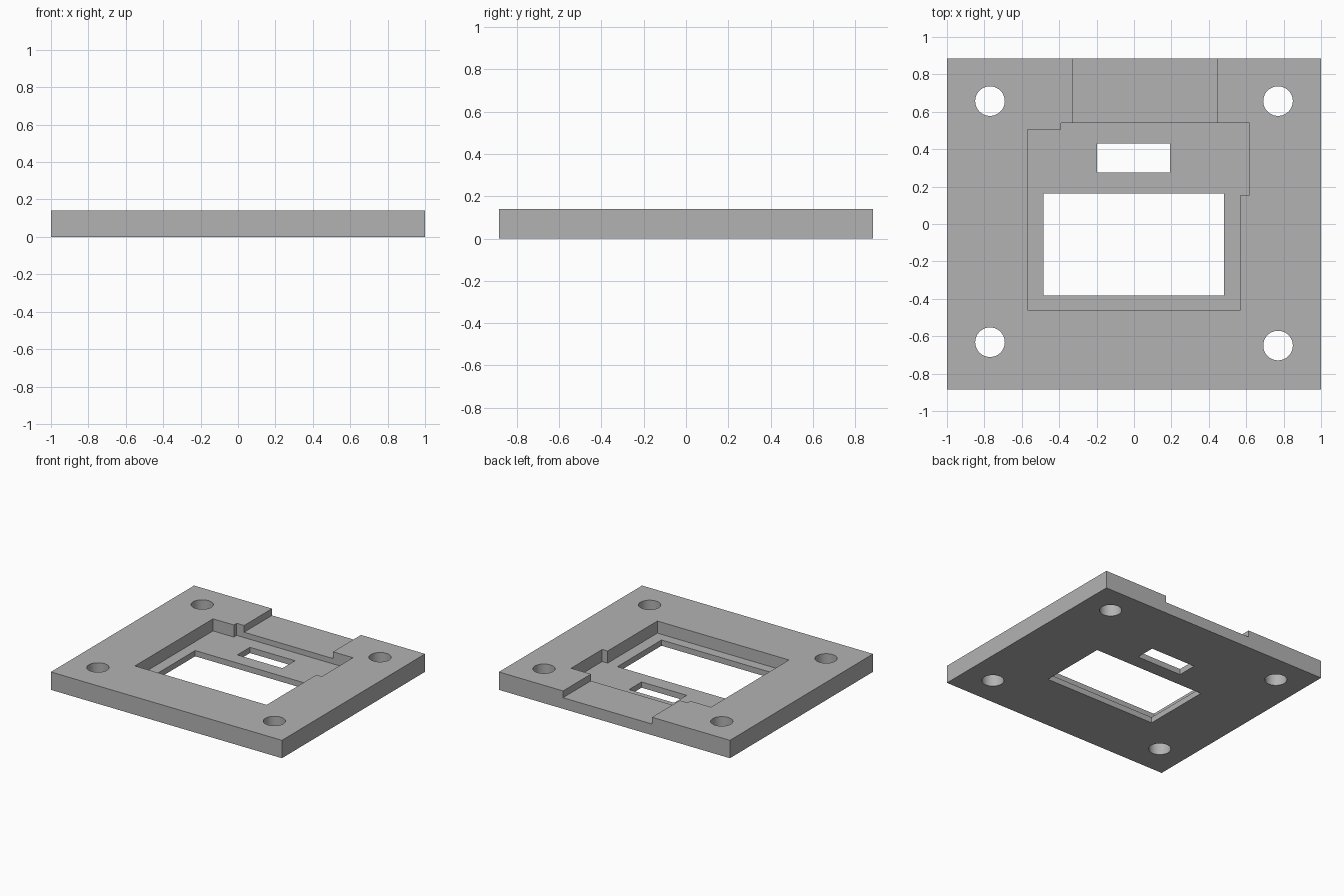
import bpy
import bmesh

if "Cube" in bpy.data.objects:
    bpy.data.objects.remove(bpy.data.objects["Cube"], do_unlink=True)

WIDTH, DEPTH, HEIGHT = 2.0, 1.77, 0.14
POCKET_FLOOR, CHANNEL_FLOOR = 0.045, 0.087
OVER = 0.1  # cutters reach past the plate by this much

grey = bpy.data.materials.new("plain_grey")
grey.use_nodes = True
colour = (0.45, 0.45, 0.45, 1)
grey.diffuse_color = colour
grey.node_tree.nodes["Principled BSDF"].inputs["Base Color"].default_value = colour


def finish(name, bm):
    bmesh.ops.recalc_face_normals(bm, faces=bm.faces)
    mesh = bpy.data.meshes.new(name)
    bm.to_mesh(mesh)
    bm.free()
    mesh.materials.append(grey)
    obj = bpy.data.objects.new(name, mesh)
    bpy.context.collection.objects.link(obj)
    return obj


def prism(name, outline, z0, z1):
    """Extrude a flat outline from z0 up to z1."""
    bm = bmesh.new()
    face = bm.faces.new([bm.verts.new((x, y, z0)) for x, y in outline])
    grown = bmesh.ops.extrude_face_region(bm, geom=[face])["geom"]
    verts = [g for g in grown if isinstance(g, bmesh.types.BMVert)]
    bmesh.ops.translate(bm, verts=verts, vec=(0, 0, z1 - z0))
    return finish(name, bm)


def rect(x0, x1, y0, y1):
    return [(x0, y0), (x1, y0), (x1, y1), (x0, y1)]


def cut(cutter):
    cutter.hide_render = True
    mod = plate.modifiers.new(cutter.name, 'BOOLEAN')
    mod.operation = 'DIFFERENCE'
    mod.solver = 'EXACT'
    mod.object = cutter
    bpy.context.view_layer.objects.active = plate
    bpy.ops.object.modifier_apply(modifier=mod.name)
    bpy.data.objects.remove(cutter, do_unlink=True)


# Base plate
plate = prism("mounting_plate",
              rect(-WIDTH / 2, WIDTH / 2, -DEPTH / 2, DEPTH / 2), 0, HEIGHT)

# Stepped pocket
pocket = [(-0.57, -0.46), (0.57, -0.46), (0.57, 0.155), (0.617, 0.155),
          (0.617, 0.54), (-0.39, 0.54), (-0.39, 0.505), (-0.57, 0.505)]
cut(prism("pocket", pocket, POCKET_FLOOR, HEIGHT + OVER))

# Shallow channel running out of the back edge
cut(prism("cable_channel", rect(-0.325, 0.445, 0.5, DEPTH / 2 + OVER),
          CHANNEL_FLOOR, HEIGHT + OVER))

# Through windows
cut(prism("large_window", rect(-0.485, 0.48, -0.383, 0.163), -OVER, HEIGHT + OVER))
cut(prism("small_window", rect(-0.198, 0.192, 0.275, 0.43), -OVER, HEIGHT + OVER))

# Corner screw holes
for x, y in [(-0.77, 0.657), (0.77, 0.657), (-0.77, -0.632), (0.77, -0.65)]:
    bm = bmesh.new()
    bmesh.ops.create_cone(bm, cap_ends=True, segments=64, radius1=0.079,
                          radius2=0.079, depth=HEIGHT + 2 * OVER)
    bmesh.ops.translate(bm, verts=bm.verts, vec=(x, y, HEIGHT / 2))
    cut(finish("screw_hole", bm))

# Smooth hole walls, crisp edges elsewhere
plate.select_set(True)
bpy.context.view_layer.objects.active = plate
bpy.ops.object.shade_smooth_by_angle()
